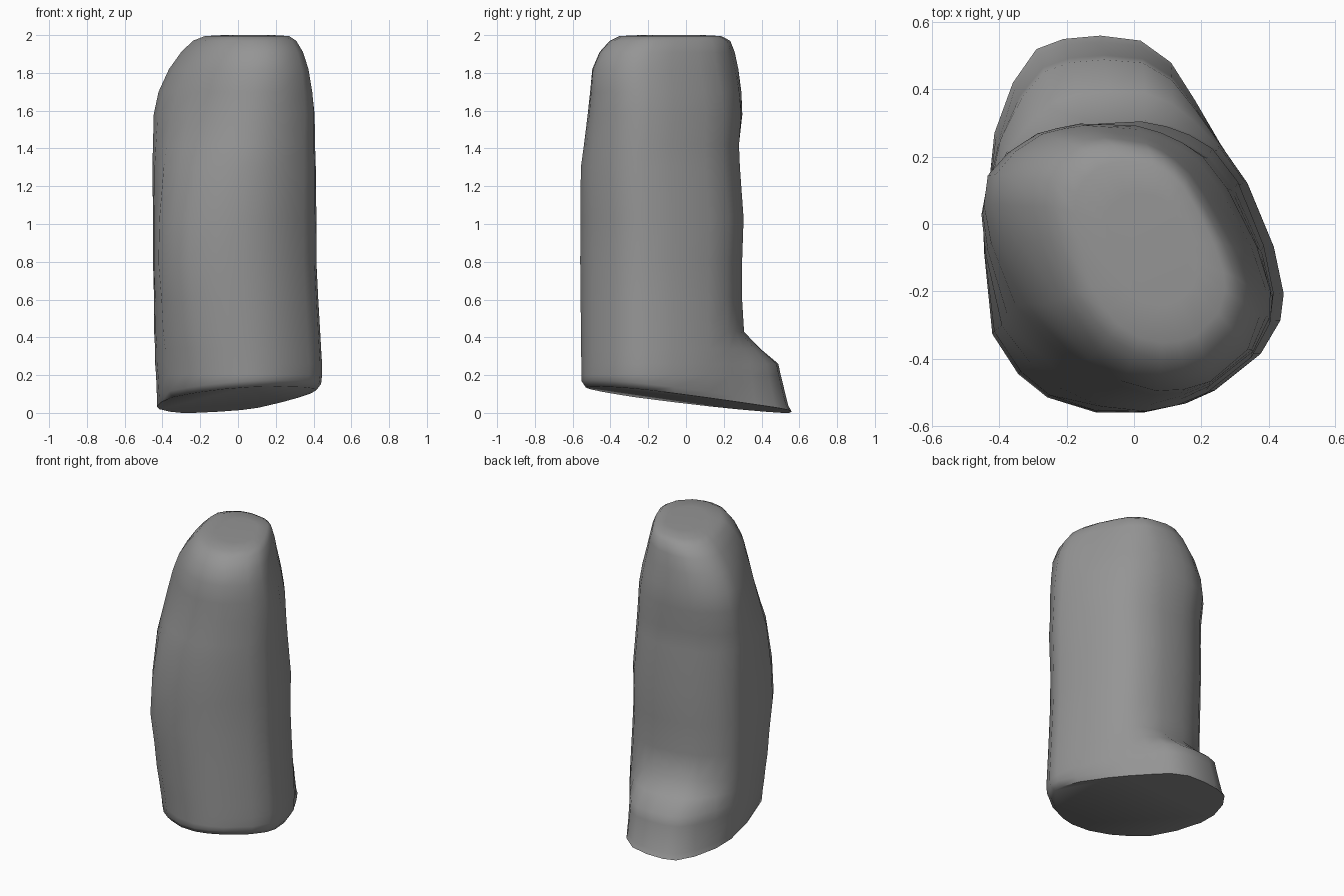
import bpy, bmesh
from mathutils import Vector

# Plan outline of the column, counter-clockwise; first ten points are the back
BODY = [(.26, .23), (.19, .27), (.12, .295), (.04, .31), (-.06, .305), (-.14, .30),
        (-.21, .28), (-.27, .26), (-.36, .20), (-.43, .13), (-.45, .04), (-.445, -.08),
        (-.42, -.32), (-.34, -.44), (-.25, -.51), (-.10, -.555), (.05, -.555), (.15, -.53),
        (.24, -.49), (.38, -.38), (.44, -.28), (.45, -.20), (.42, -.06), (.34, .13)]
# Where the back points move to at the foot
FOOT = [(.25, .25), (.18, .37), (.11, .48), (.02, .545), (-.10, .56), (-.21, .55),
        (-.29, .52), (-.36, .42), (-.415, .27), (-.43, .13)]

# Height, x min, x max, y min, y max, foot amount, front-left cut, diagonal skew
RINGS = [(.20, -.435, .445, -.56, .30, .78, .06, 0),
         (.26, -.44, .445, -.56, .30, .73, .055, 0),
         (.34, -.44, .44, -.56, .30, .37, .045, 0),
         (.43, -.445, .435, -.56, .30, .03, .035, 0),
         (.60, -.445, .425, -.56, .297, 0, .02, 0),
         (.80, -.45, .415, -.56, .297, 0, 0, 0),
         (1.03, -.45, .415, -.56, .305, 0, .01, 0),
         (1.30, -.45, .41, -.56, .287, 0, .05, .01),
         (1.42, -.445, .405, -.545, .283, 0, .075, .015),
         (1.58, -.435, .40, -.525, .297, 0, .10, .03),
         (1.70, -.405, .385, -.51, .288, 0, .10, .04),
         (1.82, -.345, .36, -.495, .268, 0, .085, .05),
         (1.91, -.28, .33, -.455, .248, 0, .07, .05),
         (1.97, -.22, .295, -.40, .225, 0, .05, .045),
         (1.995, -.16, .26, -.35, .18, 0, .035, .035),
         (2.0, -.07, .18, -.24, .09, 0, .02, .02)]


def outline(x0, x1, y0, y1, foot, cut, skew):
    """Fit the plan outline to a box, push out the foot, cut and skew the corners."""
    front_left, front_right = Vector((-.707, -.707)), Vector((.707, -.707))
    pts = []
    for i, (x, y) in enumerate(BODY):
        u, v = (x + .45) / .90, (y + .555) / .865
        p = Vector((x0 + u * (x1 - x0), y0 + v * (y1 - y0)))
        if i < len(FOOT):
            p = p.lerp(Vector(FOOT[i]), foot)
        d = Vector((u - .5, v - .5)).normalized()
        a, b = d.dot(front_left), d.dot(front_right)
        p -= front_left * (cut * max(0, a) ** 4 - skew * max(0, -a) ** 4)
        p += front_right * skew * (max(0, b) ** 5 - max(0, -b) ** 5)
        pts.append(p)
    return pts


bm = bmesh.new()
loops = []

# Slanted sole and its narrow rim
for lift, box in ((0, (-.42, .415, -.54, .30, 1, .08, 0)),
                  (.03, (-.43, .44, -.56, .30, .93, .065, 0))):
    loops.append([bm.verts.new((p.x, p.y, .074 + .06 * p.x - .11 * p.y + lift))
                  for p in outline(*box)])

# Level rings up the column
for z, *box in RINGS:
    loops.append([bm.verts.new((p.x, p.y, z)) for p in outline(*box)])

# Skin between rings, then caps
n = len(BODY)
for a, b in zip(loops, loops[1:]):
    for i in range(n):
        j = (i + 1) % n
        bm.faces.new((a[i], a[j], b[j], b[i]))
bm.faces.new(loops[0][::-1])
bm.faces.new(loops[-1])
bmesh.ops.recalc_face_normals(bm, faces=bm.faces)

mesh = bpy.data.meshes.new("boot_shaped_column")
bm.to_mesh(mesh)
bm.free()
column = bpy.data.objects.new("boot_shaped_column", mesh)
bpy.context.collection.objects.link(column)

# Dark grey surface
grey = bpy.data.materials.new("dark_grey")
grey.diffuse_color = (.3, .3, .3, 1)
mesh.materials.append(grey)

bpy.context.view_layer.objects.active = column
column.select_set(True)
bpy.ops.object.shade_smooth_by_angle(angle=.9)
